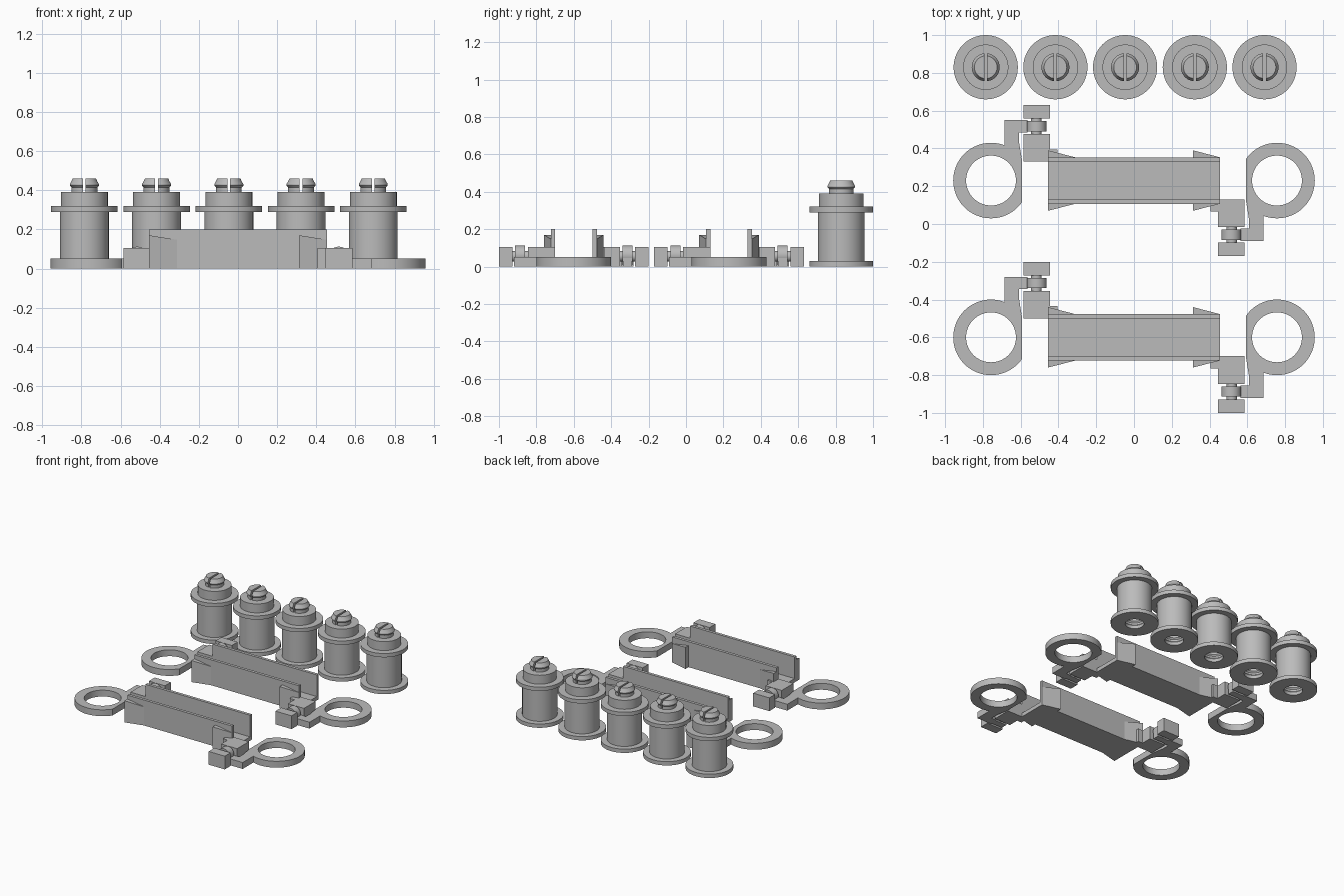
import bpy, bmesh, math
from mathutils import Vector

cube = bpy.data.objects.get("Cube")
if cube:
    bpy.data.objects.remove(cube, do_unlink=True)

grey = bpy.data.materials.new("plain grey")
grey.use_nodes = True
GREY = (0.5, 0.5, 0.5, 1)
grey.diffuse_color = GREY
grey.node_tree.nodes["Principled BSDF"].inputs["Base Color"].default_value = GREY
made = []


def place(name, mesh, loc=(0, 0, 0), turn=0):
    ob = bpy.data.objects.new(name, mesh)
    ob.location = loc
    ob.rotation_euler.z = turn
    bpy.context.collection.objects.link(ob)
    made.append(ob)
    return ob


def finish(bm, name):
    bmesh.ops.remove_doubles(bm, verts=bm.verts, dist=1e-5)
    bmesh.ops.recalc_face_normals(bm, faces=bm.faces)
    mesh = bpy.data.meshes.new(name)
    bm.to_mesh(mesh)
    bm.free()
    mesh.materials.append(grey)
    return mesh


def lathe(name, profile, cut=None, closed=False, steps=64):
    """Spin (radius, z) points about z; cut keeps only x above that value."""
    bm = bmesh.new()
    verts = [bm.verts.new((r, 0, z)) for r, z in profile]
    edges = [bm.edges.new(p) for p in zip(verts, verts[1:])]
    if closed:
        edges.append(bm.edges.new((verts[-1], verts[0])))
    bmesh.ops.spin(bm, geom=verts + edges, cent=(0, 0, 0), axis=(0, 0, 1),
                   angle=math.tau, steps=steps, use_duplicate=False)
    bmesh.ops.remove_doubles(bm, verts=bm.verts, dist=1e-5)
    if cut is not None:
        bmesh.ops.bisect_plane(bm, geom=bm.verts[:] + bm.edges[:] + bm.faces[:],
                               plane_co=(cut, 0, 0), plane_no=(1, 0, 0), clear_inner=True)
        rim = [e for e in bm.edges if e.is_boundary]
        bmesh.ops.holes_fill(bm, edges=rim, sides=0)
    return finish(bm, name)


def prism(name, outline, z0, tops):
    """Extrude an xy outline from z0; tops is one height or one per corner."""
    if not isinstance(tops, (list, tuple)):
        tops = [tops] * len(outline)
    bm = bmesh.new()
    low = [bm.verts.new((x, y, z0)) for x, y in outline]
    high = [bm.verts.new((x, y, t)) for (x, y), t in zip(outline, tops)]
    bm.faces.new(low)
    bm.faces.new(high)
    for i in range(len(low)):
        j = (i + 1) % len(low)
        bm.faces.new((low[i], low[j], high[j], high[i]))
    return finish(bm, name)


def box(name, x0, x1, y0, y1, z0, z1):
    return prism(name, [(x0, y0), (x1, y0), (x1, y1), (x0, y1)], z0, z1)


def rod(name, x, y0, y1, z, r):
    """Cylinder lying along y."""
    bm = bmesh.new()
    bmesh.ops.create_cone(bm, cap_ends=True, segments=32, radius1=r, radius2=r, depth=y1 - y0)
    for v in bm.verts:
        v.co = Vector((x + v.co.x, (y0 + y1) / 2 + v.co.z, z + v.co.y))
    return finish(bm, name)


# Spools: flanged body with a socket below and a split snap knob on top
body = lathe("spool_body", [
    (0, 0.09), (0.065, 0.09), (0.065, 0.06), (0.075, 0.05), (0.075, 0.035), (0.067, 0.025),
    (0.067, 0), (0.17, 0), (0.17, 0.03), (0.125, 0.03), (0.125, 0.29), (0.17, 0.29),
    (0.17, 0.32), (0.12, 0.32), (0.12, 0.39), (0, 0.39)])
knob = lathe("spool_knob", [
    (0, 0.385), (0.066, 0.385), (0.066, 0.415), (0.074, 0.423), (0.074, 0.432),
    (0.066, 0.445), (0.06, 0.459), (0, 0.459)], cut=0.007)
for i in range(5):
    spot = (-0.785 + i * 0.369, 0.83, 0)
    place(f"spool_body_{i + 1}", body, spot)
    place(f"spool_knob_right_{i + 1}", knob, spot, math.pi)
    place(f"spool_knob_left_{i + 1}", knob, spot)

# Channel parts, about the centre of one bracket
WALL, BASE = 0.2, 0.03
channel = [("channel_floor", box("channel_floor", -0.455, 0.455, -0.122, 0.122, 0, BASE))]
for side, s in (("back", 1), ("front", -1)):
    inner, outer = sorted((s * 0.1, s * 0.123))
    channel.append((f"{side}_wall", box("wall", -0.455, 0.455, inner, outer, 0, WALL)))
    for end, x in (("right", -0.455), ("left", 0.312)):
        barb = prism("barb", [(x, s * 0.12), (x, s * 0.16), (x + 0.143, s * 0.123),
                              (x + 0.143, s * 0.12)], 0, (0.17, 0.17, 0.147, 0.147))
        channel.append((f"{side}_{end}_barb", barb))

# Ring and hinge on one end; the other end is the same turned half way round
ring = lathe("ring", [(0.132, 0), (0.2, 0), (0.2, 0.05), (0.132, 0.05)], cut=-0.165, closed=True)
hinge = [
    ("ring_arm", prism("ring_arm", [(-0.685, 0.17), (-0.595, 0.12), (-0.608, 0.2), (-0.608, 0.255),
                                    (-0.565, 0.255), (-0.565, 0.32), (-0.685, 0.32)], 0, 0.05)),
    ("knuckle_foot", box("knuckle_foot", -0.57, -0.465, 0.262, 0.312, 0, 0.05)),
    ("knuckle", rod("knuckle", -0.515, 0.26, 0.314, 0.06, 0.052)),
    ("hinge_pin", rod("hinge_pin", -0.517, 0.24, 0.335, 0.055, 0.028)),
    ("outer_block", box("outer_block", -0.585, -0.445, 0.328, 0.4, 0, 0.104)),
    ("inner_block", box("inner_block", -0.585, -0.445, 0.1, 0.246, 0, 0.104)),
    ("block_brace", box("block_brace", -0.446, -0.405, 0.12, 0.165, 0, 0.104)),
]

# Two brackets
for tag, y in (("back", 0.23), ("front", -0.6)):
    for name, mesh in channel:
        place(f"{tag}_{name}", mesh, (0, y, 0))
    for end, turn in (("right", 0), ("left", math.pi)):
        s = -1 if turn == 0 else 1
        place(f"{tag}_{end}_ring", ring, (s * 0.757, y, 0), turn + math.pi)
        for name, mesh in hinge:
            place(f"{tag}_{end}_{name}", mesh, (0, y, 0), turn)

# Smooth the round faces, keep the edges sharp
bpy.ops.object.select_all(action='DESELECT')
for ob in made:
    ob.select_set(True)
bpy.context.view_layer.objects.active = made[0]
bpy.ops.object.shade_smooth_by_angle(angle=math.radians(25))
